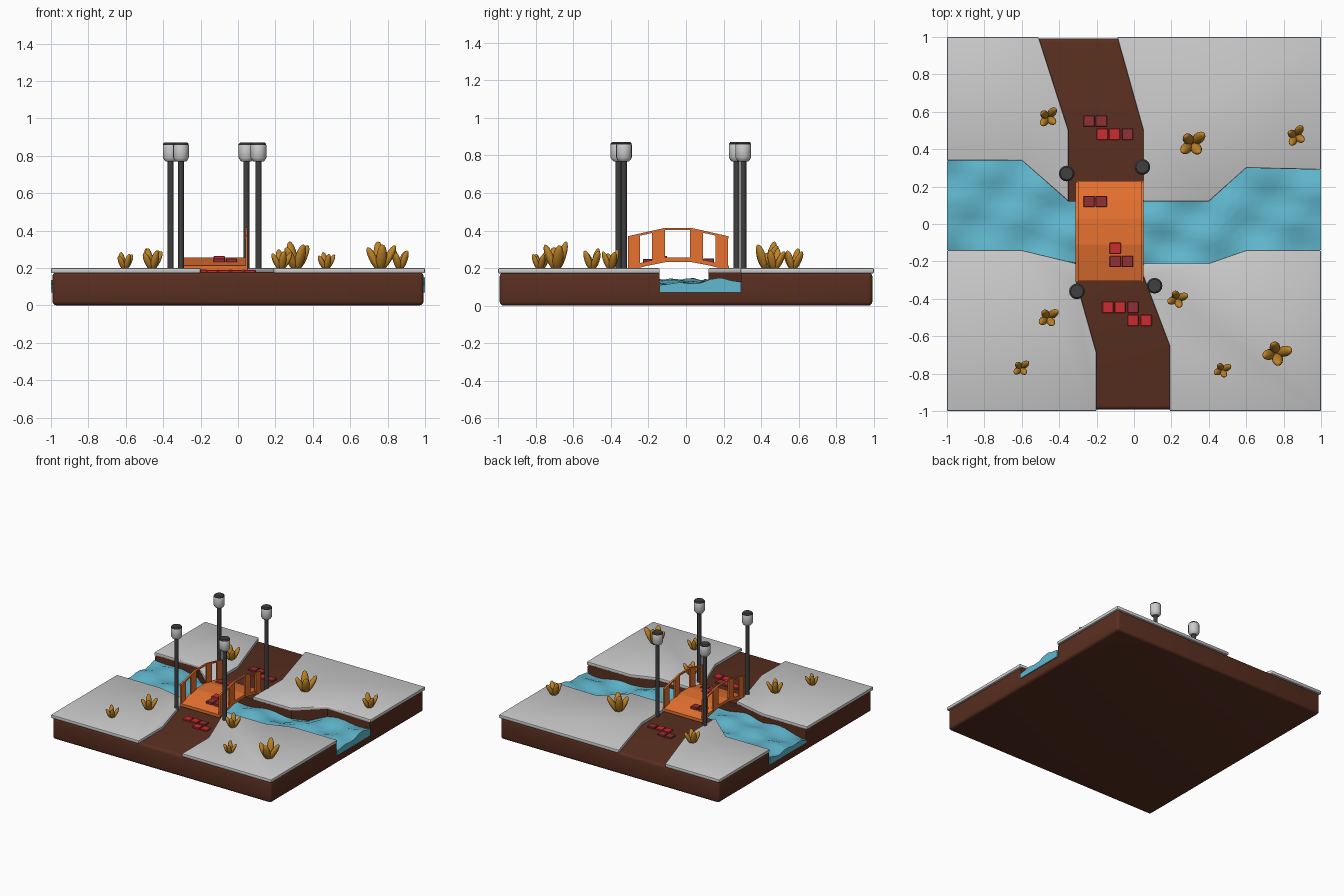
import bpy, bmesh, math
from mathutils import Vector, Matrix

if "Cube" in bpy.data.objects:
    bpy.data.objects.remove(bpy.data.objects["Cube"])


def material(name, rgb):
    m = bpy.data.materials.new(name)
    m.diffuse_color = (*rgb, 1)
    m.use_nodes = True
    m.node_tree.nodes["Principled BSDF"].inputs["Base Color"].default_value = m.diffuse_color
    return m


SOIL = material("soil", (0.10, 0.028, 0.014))
WATER = material("water", (0.12, 0.48, 0.63))
WOOD = material("orange_wood", (0.8, 0.17, 0.03))
LEAF = material("ochre_leaf", (0.52, 0.23, 0.02))
RED = material("red_brick", (0.6, 0.025, 0.03))
DARK_RED = material("dark_red_brick", (0.28, 0.03, 0.035))
IRON = material("dark_iron", (0.05, 0.05, 0.05))


def finish(name, bm, mat=None, bevel=0, segments=2, smooth=None):
    bmesh.ops.recalc_face_normals(bm, faces=bm.faces[:])
    me = bpy.data.meshes.new(name)
    bm.to_mesh(me)
    bm.free()
    ob = bpy.data.objects.new(name, me)
    bpy.context.collection.objects.link(ob)
    if mat:
        me.materials.append(mat)
    bpy.ops.object.select_all(action='DESELECT')
    bpy.context.view_layer.objects.active = ob
    ob.select_set(True)
    if bevel:
        mod = ob.modifiers.new("bevel", 'BEVEL')
        mod.width, mod.segments = bevel, segments
        bpy.ops.object.modifier_apply(modifier=mod.name)
    if smooth:
        bpy.ops.object.shade_smooth_by_angle(angle=math.radians(smooth))
    return ob


def add_prism(bm, pts, lo, hi, axis='z'):
    def put(p, d):
        return (p[0], p[1], d) if axis == 'z' else (d, p[0], p[1])
    face = bm.faces.new([bm.verts.new(put(p, lo)) for p in pts])
    ext = bmesh.ops.extrude_face_region(bm, geom=[face])
    verts = [v for v in ext['geom'] if isinstance(v, bmesh.types.BMVert)]
    bmesh.ops.translate(bm, verts=verts, vec=put((0, 0), hi - lo))


def prism(name, pts, lo, hi, axis='z', **kw):
    bm = bmesh.new()
    add_prism(bm, pts, lo, hi, axis)
    return finish(name, bm, **kw)


def interp(pts, t):
    for a, b in zip(pts, pts[1:]):
        if t <= b[0]:
            f = max(0, (t - a[0]) / (b[0] - a[0]))
            return a[1] + f * (b[1] - a[1])
    return pts[-1][1]


# River banks, shared by the channel and the water
NORTH = [(-1.1, .34), (-.6, .34), (-.35, .12), (.4, .12), (.6, .30), (1.1, .29)]
SOUTH = [(-1.1, -.14), (-.6, -.14), (-.31, -.21), (.4, -.21), (.6, -.14), (1.1, -.14)]

# Soil block with the river channel cut through
E = 0.992
soil = prism("soil_base", [(-E, -E), (E, -E), (E, E), (-E, E)], 0, .178,
             mat=SOIL, bevel=.022, segments=3)
cutter = prism("channel_cutter", SOUTH + NORTH[::-1], .075, .4)
cutter.hide_render = True
mod = soil.modifiers.new("channel", 'BOOLEAN')
mod.operation, mod.solver, mod.object = 'DIFFERENCE', 'EXACT', cutter
bpy.context.view_layer.objects.active = soil
bpy.ops.object.modifier_apply(modifier=mod.name)
bpy.data.objects.remove(cutter)
bpy.ops.object.select_all(action='DESELECT')
soil.select_set(True)
bpy.ops.object.shade_smooth_by_angle(angle=math.radians(40))

# Four grey ground slabs, leaving the path and river open
slabs = {
    "north_west": [(-1, 1), (-.51, 1), (-.35, .5), (-.35, .12), (-.6, .34), (-1, .34)],
    "north_east": [(-.09, 1), (1, 1), (1, .29), (.6, .30), (.4, .12), (.05, .12), (.05, .5)],
    "south_west": [(-1, -1), (-.2, -1), (-.2, -.69), (-.31, -.3), (-.31, -.21), (-.6, -.14), (-1, -.14)],
    "south_east": [(.19, -1), (1, -1), (1, -.14), (.6, -.14), (.4, -.21), (.05, -.21), (.05, -.28), (.19, -.65)],
}
for key, pts in slabs.items():
    prism(key + "_ground", pts, .172, .2, bevel=.007, smooth=40)

# Rippled water filling the channel
bm = bmesh.new()
NX, NY = 40, 8
rows = []
for i in range(NX + 1):
    x = -1 + 2 * i / NX
    s, n = interp(SOUTH, x), interp(NORTH, x)
    row = []
    for j in range(NY + 1):
        y = s + (n - s) * j / NY
        z = .118 + .014 * math.sin(7 * x + 5 * y) + .01 * math.sin(17 * x - 14 * y) \
            + .009 * math.sin(31 * y + 9 * x)
        row.append(bm.verts.new((x, y, z)))
    rows.append(row)
for i in range(NX):
    for j in range(NY):
        bm.faces.new((rows[i][j], rows[i + 1][j], rows[i + 1][j + 1], rows[i][j + 1]))
ext = bmesh.ops.extrude_face_region(bm, geom=bm.faces[:])
for v in ext['geom']:
    if isinstance(v, bmesh.types.BMVert):
        v.co.z = .07
finish("river_water", bm, WATER, smooth=35)

# Arched bridge deck
DECK = [(-.305, .212), (-.2, .238), (-.11, .256), (.03, .256), (.125, .238), (.23, .212)]
TOP = [(-.31, .37), (-.11, .415), (.025, .415), (.225, .37)]


def band(line, t):
    return line + [(y, z - t) for y, z in line[::-1]]


prism("bridge_deck", band(DECK, .024), -.31, .05, 'x', mat=WOOD)

# Bridge railings with flat balusters
for side, x in (("left", -.312), ("right", .038)):
    bm = bmesh.new()
    add_prism(bm, band(TOP, .012), x, x + .014, 'x')
    for a, b in ((-.308, -.245), (-.18, -.113), (.022, .09), (.158, .223)):
        low = [(a, interp(DECK, a) - .015), (b, interp(DECK, b) - .015)]
        high = [(b, interp(TOP, b) - .004), (a, interp(TOP, a) - .004)]
        add_prism(bm, low + high, x + .001, x + .013, 'x')
    finish(side + "_bridge_railing", bm, WOOD)

# Paving bricks on path and bridge (1 = bright red)
bricks = [(-.24, .55, 0), (-.175, .55, 0), (-.17, .48, 1), (-.105, .48, 1), (-.035, .48, 0),
          (-.24, .12, 0), (-.175, .12, 0), (-.10, -.13, 1), (-.10, -.2, 0), (-.035, -.2, 0),
          (-.14, -.445, 1), (-.075, -.445, 1), (-.005, -.445, 0), (-.005, -.515, 1), (.065, -.515, 1)]
for x, y, bright in bricks:
    z = interp(DECK, y) if -.3 < y < .23 else .178
    h = .03
    prism("paving_brick", [(x - h, y - h), (x + h, y - h), (x + h, y + h), (x - h, y + h)],
          z - .012, z + .012, mat=RED if bright else DARK_RED, bevel=.003, segments=1)


def lathe(name, profile, loc, sides, mat=None):
    bm = bmesh.new()
    rings = [[bm.verts.new((loc[0] + r * math.cos(2 * math.pi * k / sides),
                            loc[1] + r * math.sin(2 * math.pi * k / sides), z))
              for k in range(sides)] for r, z in profile]
    for a, b in zip(rings, rings[1:]):
        for k in range(sides):
            m = (k + 1) % sides
            bm.faces.new((a[k], a[m], b[m], b[k]))
    bm.faces.new(rings[0])
    bm.faces.new(rings[-1])
    return finish(name, bm, mat, smooth=35)


# Lamp posts at the bridge corners
for loc in ((-.36, .27), (.045, .305), (-.305, -.36), (.11, -.33)):
    lathe("lamp_pole", [(.016, .17), (.016, .78)], loc, 12, IRON)
    lathe("lamp_head", [(.026, .768), (.034, .776), (.042, .79), (.042, .856), (.037, .865)], loc, 16)
    lathe("lamp_cap", [(.041, .858), (.041, .863), (.034, .871)], loc, 16, IRON)

# Leafy plants: (x, y, height, turn)
plants = [(-.46, .57, .11, 50), (.31, .43, .145, 40), (.865, .47, .11, 60), (.23, -.4, .105, 20),
          (-.46, -.5, .11, 35), (-.605, -.77, .09, 40), (.47, -.78, .09, 25), (.76, -.69, .145, 12)]
for x, y, h, turn in plants:
    bm = bmesh.new()
    for k, (tilt, length) in enumerate(((30, .95), (17, 1.0), (27, .85), (22, .92))):
        mat = (Matrix.Translation((x, y, .192)) @ Matrix.Rotation(math.radians(turn + 90 * k), 4, 'Z')
               @ Matrix.Translation((h * .06, 0, 0)) @ Matrix.Rotation(math.radians(tilt), 4, 'Y')
               @ Matrix.Translation((0, 0, h * length * .53))
               @ Matrix.Diagonal((h * .15, h * .2, h * length * .55, 1)))
        bmesh.ops.create_uvsphere(bm, u_segments=12, v_segments=8, radius=1, matrix=mat)
    finish("leafy_plant", bm, LEAF, smooth=60)
